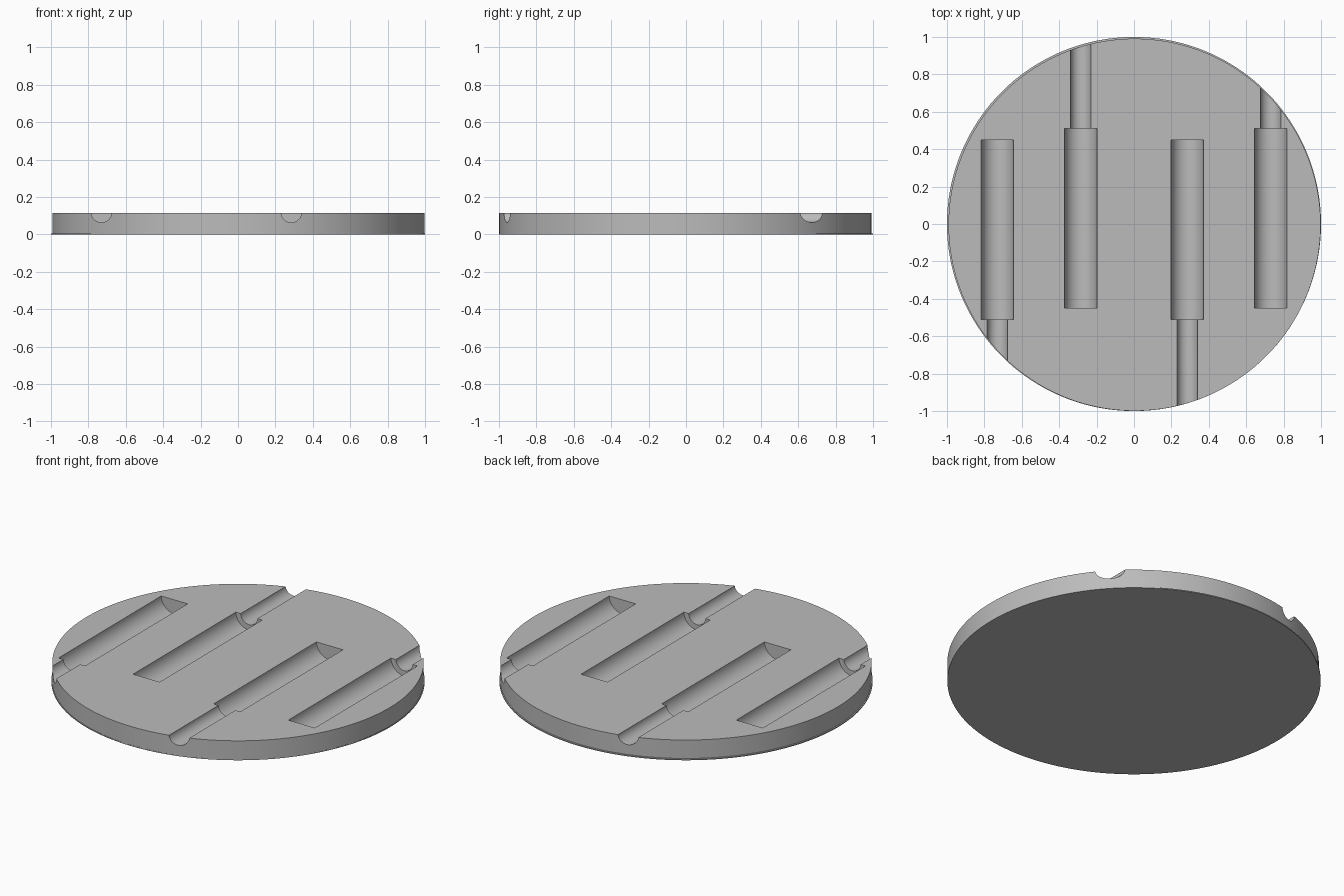
import bpy, bmesh
from math import cos, sin, pi, radians

cube = bpy.data.objects.get("Cube")
if cube:
    bpy.data.objects.remove(cube, do_unlink=True)

grey = bpy.data.materials.new("plain grey")
grey.use_nodes = True
COLOUR = (0.5, 0.5, 0.5, 1)
grey.diffuse_color = COLOUR
grey.node_tree.nodes["Principled BSDF"].inputs["Base Color"].default_value = COLOUR

HEIGHT = 0.115


def loft(name, rings, point, sides):
    """Closed solid through a stack of circles; point() maps (ring, c, s) to xyz."""
    bm = bmesh.new()
    loops = []
    for ring in rings:
        angles = [2 * pi * i / sides for i in range(sides)]
        loops.append([bm.verts.new(point(ring, cos(a), sin(a))) for a in angles])
    for low, high in zip(loops, loops[1:]):
        for i in range(sides):
            j = (i + 1) % sides
            bm.faces.new((low[i], low[j], high[j], high[i]))
    bm.faces.new(loops[0])
    bm.faces.new(loops[-1])
    bmesh.ops.recalc_face_normals(bm, faces=bm.faces)
    mesh = bpy.data.meshes.new(name)
    bm.to_mesh(mesh)
    bm.free()
    mesh.materials.append(grey)
    obj = bpy.data.objects.new(name, mesh)
    bpy.context.collection.objects.link(obj)
    return obj


# Round plate with a hair-thin lip at the back right; ring = (x, y, z, radius)
plate = loft("round_plate",
             [(0, 0, 0, 1), (0, 0, 0.006, 1),
              (0.003, -0.004, 0.006, 0.995), (0.003, -0.004, HEIGHT, 0.995)],
             lambda r, c, s: (r[0] + r[3] * c, r[1] + r[3] * s, r[2]), 180)


# Stepped round channels: wide pocket, then a narrow run out through the rim
def cut_channel(x, side):
    rings = [(-0.442, 0.087), (0.517, 0.087), (0.517, 0.055), (1.2, 0.055)]
    shift = -0.007 * (1 if side > 0 else -1)
    cutter = loft("channel_cutter", rings,
                  lambda r, c, s: (x + r[1] * c, side * r[0] + shift,
                                   HEIGHT + 0.004 + r[1] * s), 48)
    cutter.hide_render = True
    bpy.context.view_layer.objects.active = plate
    mod = plate.modifiers.new("channel", 'BOOLEAN')
    mod.operation = 'DIFFERENCE'
    mod.solver = 'EXACT'
    mod.object = cutter
    bpy.ops.object.modifier_apply(modifier=mod.name)
    bpy.data.objects.remove(cutter, do_unlink=True)


for x, side in ((-0.73, -1), (-0.285, 1), (0.285, -1), (0.73, 1)):
    cut_channel(x, side)

bpy.ops.object.select_all(action='DESELECT')
plate.select_set(True)
bpy.context.view_layer.objects.active = plate
bpy.ops.object.shade_smooth_by_angle(angle=radians(30))
